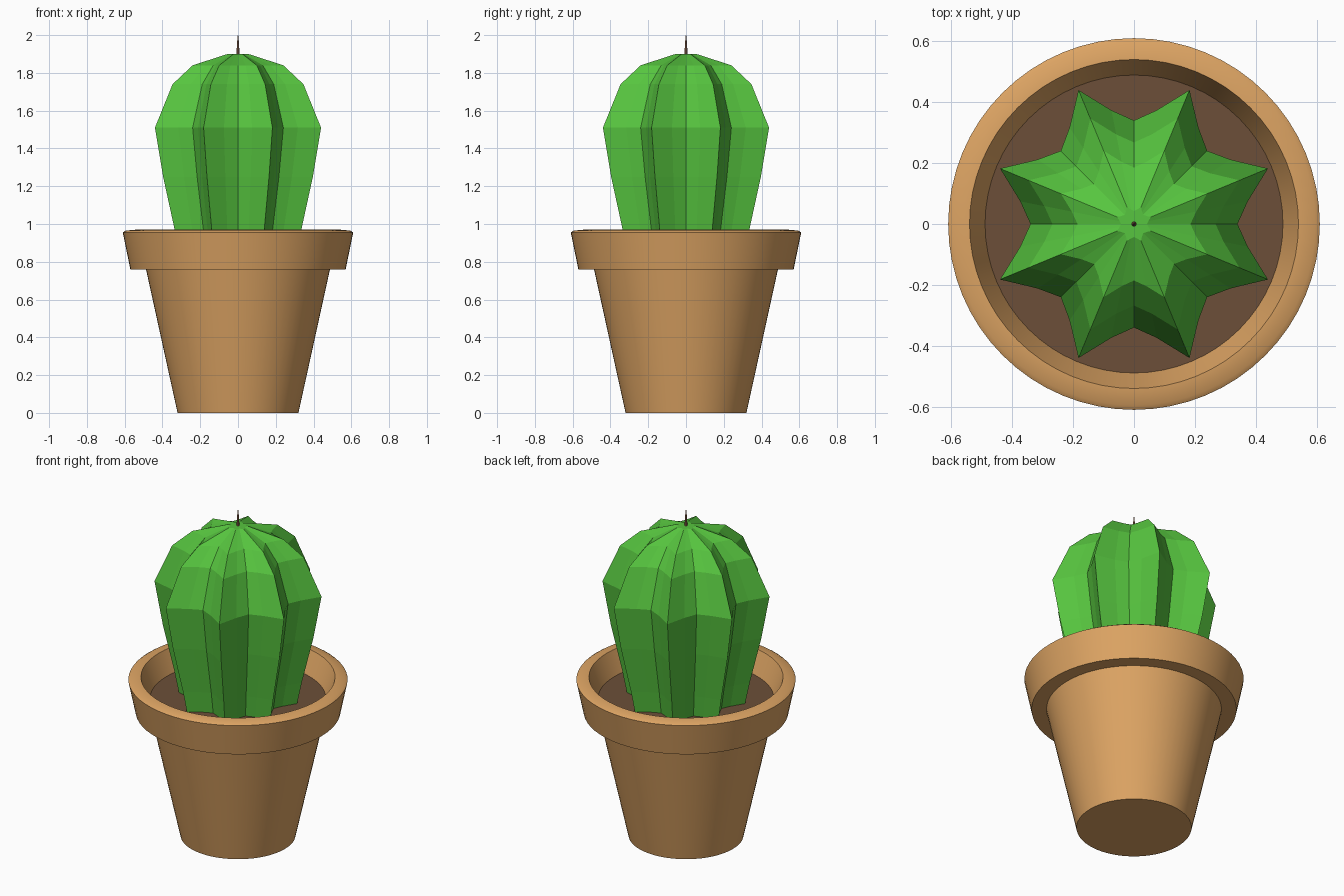
import bpy, bmesh, math

if "Cube" in bpy.data.objects:
    bpy.data.objects.remove(bpy.data.objects["Cube"])

def material(name, rgb):
    m = bpy.data.materials.new(name)
    m.diffuse_color = (*rgb, 1)
    m.use_nodes = True
    m.node_tree.nodes["Principled BSDF"].inputs["Base Color"].default_value = m.diffuse_color
    return m

TERRACOTTA = material("terracotta", (0.72, 0.37, 0.125))
SOIL = material("dark soil", (0.15, 0.078, 0.04))
GREEN = material("cactus green", (0.095, 0.56, 0.05))
SPINE = material("spine brown", (0.35, 0.16, 0.09))

def loft(name, rings, mat, smooth):
    """Join closed rings of points bottom to top, capping both ends."""
    bm = bmesh.new()
    loops = [[bm.verts.new(p) for p in r] for r in rings]
    n = len(loops[0])
    for a, b in zip(loops, loops[1:]):
        for i in range(n):
            j = (i + 1) % n
            bm.faces.new((a[i], a[j], b[j], b[i]))
    bm.faces.new(loops[0][::-1])
    bm.faces.new(loops[-1])
    bmesh.ops.recalc_face_normals(bm, faces=bm.faces)
    me = bpy.data.meshes.new(name)
    bm.to_mesh(me)
    bm.free()
    ob = bpy.data.objects.new(name, me)
    bpy.context.collection.objects.link(ob)
    me.materials.append(mat)
    if smooth:
        bpy.ops.object.select_all(action='DESELECT')
        ob.select_set(True)
        bpy.context.view_layer.objects.active = ob
        bpy.ops.object.shade_smooth_by_angle(angle=math.radians(35))
    return ob

def ring(z, n, radius):
    """Ring of n points; radius is a function of the point index."""
    return [(radius(i) * math.cos(math.tau * i / n),
             radius(i) * math.sin(math.tau * i / n), z) for i in range(n)]

def lathe(name, profile, mat, n=64, smooth=True):
    return loft(name, [ring(z, n, lambda i: r) for r, z in profile], mat, smooth)

# Pot with stepped rim and sloping inner wall
lathe("pot", [(0.32, 0), (0.487, 0.76), (0.57, 0.76), (0.61, 0.955),
              (0.595, 0.965), (0.54, 0.97), (0.487, 0.83)], TERRACOTTA)

# Soil disc
lathe("soil", [(0.485, 0.80), (0.489, 0.84)], SOIL)

# Ribbed cactus: eight ridges, faceted, valleys on the axes
RIB = (0.714, 0.80, 1.0, 0.80)
PROFILE = [(0.333, 0.82), (0.363, 0.97), (0.429, 1.25), (0.476, 1.51),
           (0.375, 1.74), (0.26, 1.84), (0.06, 1.90)]
loft("cactus_body", [ring(z, 32, lambda i: r * RIB[i % 4]) for r, z in PROFILE],
     GREEN, False)

# Small spine on the crown
lathe("top_spine", [(0.008, 1.895), (0.006, 1.95), (0.001, 2.0)], SPINE, n=8)
